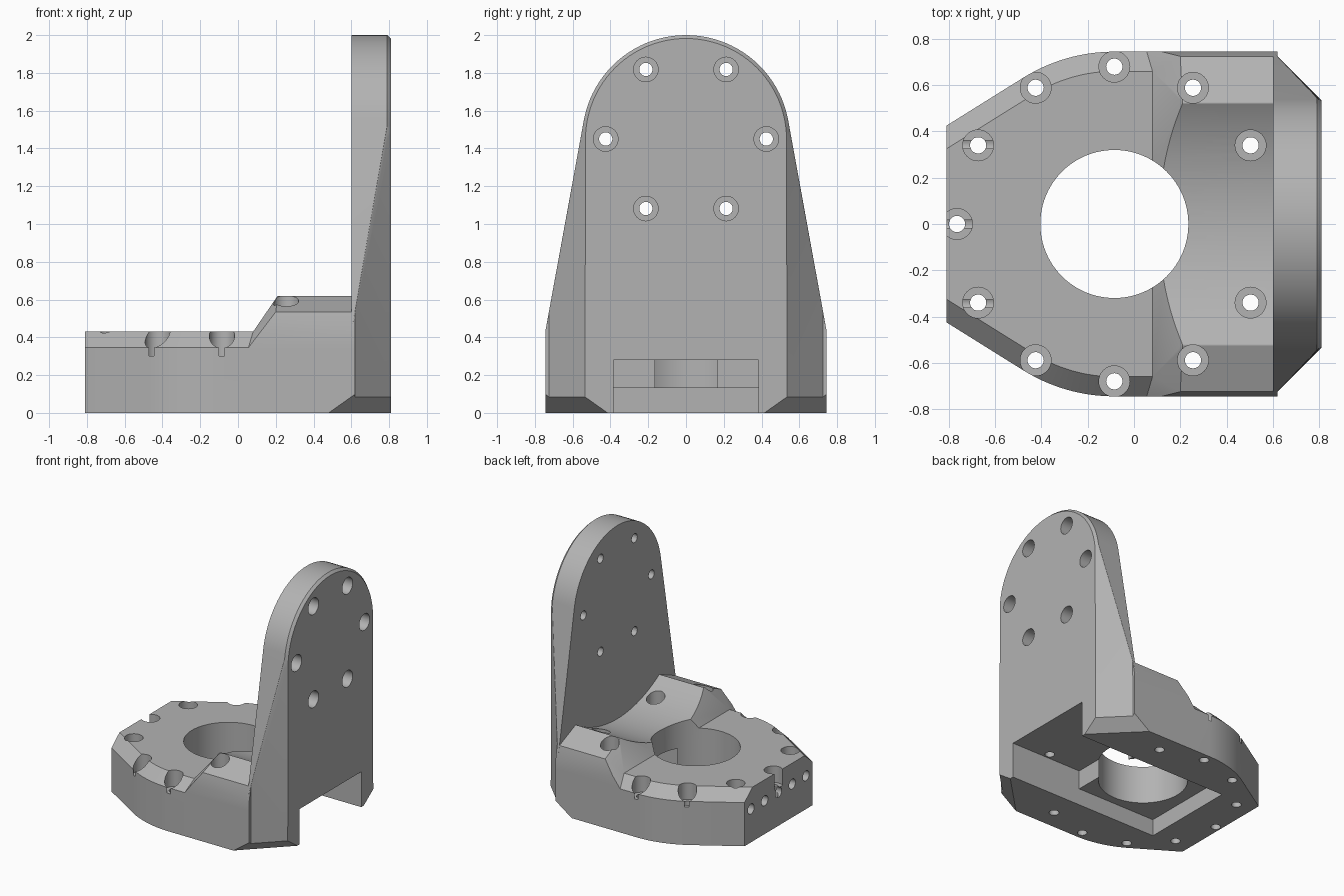
import bpy, bmesh, math
from mathutils import Matrix, Vector

cube = bpy.data.objects.get("Cube")
if cube:
    bpy.data.objects.remove(cube, do_unlink=True)

grey = bpy.data.materials.new("plain grey")
grey.use_nodes = True
colour = (0.45, 0.45, 0.45, 1)
grey.diffuse_color = colour
grey.node_tree.nodes["Principled BSDF"].inputs["Base Color"].default_value = colour


def finish(bm, name):
    bmesh.ops.recalc_face_normals(bm, faces=bm.faces)
    mesh = bpy.data.meshes.new(name)
    bm.to_mesh(mesh)
    bm.free()
    mesh.materials.append(grey)
    obj = bpy.data.objects.new(name, mesh)
    bpy.context.collection.objects.link(obj)
    return obj


def hull(name, points):
    bm = bmesh.new()
    for p in points:
        bm.verts.new(p)
    bmesh.ops.remove_doubles(bm, verts=bm.verts, dist=0.0005)
    out = bmesh.ops.convex_hull(bm, input=bm.verts)
    loose = {g for g in out["geom_interior"] + out["geom_unused"]
             if isinstance(g, bmesh.types.BMVert) and g.is_valid}
    bmesh.ops.delete(bm, geom=list(loose), context="VERTS")
    bmesh.ops.dissolve_limit(bm, angle_limit=0.002, verts=bm.verts, edges=bm.edges)
    return finish(bm, name)


def rod(start, end, radius, sides=40):
    a, b = Vector(start), Vector(end)
    turn = (b - a).to_track_quat("Z", "Y").to_matrix().to_4x4()
    bm = bmesh.new()
    bmesh.ops.create_cone(bm, cap_ends=True, segments=sides, radius1=radius,
                          radius2=radius, depth=(b - a).length,
                          matrix=Matrix.Translation((a + b) / 2) @ turn)
    return finish(bm, "cutter")


def box(x, y, z):
    return hull("cutter", [(i, j, k) for i in x for j in y for k in z])


def combine(target, tool, operation="DIFFERENCE"):
    mod = target.modifiers.new("combine", "BOOLEAN")
    mod.operation, mod.solver, mod.object = operation, "EXACT", tool
    bpy.context.view_layer.objects.active = target
    bpy.ops.object.modifier_apply(modifier=mod.name)
    bpy.data.objects.remove(tool, do_unlink=True)


def both(points):
    return [(x, s * y, z) for x, y, z in points for s in (1, -1)]


CX = -0.085    # bore centre
FZ = 1.45      # flange centre height


# Base plate: round-nosed plan with a bevelled top edge
def plan(radius, z):
    pts = [(0.62, radius, z)]
    for i in range(17):
        a = math.radians(90 + 32 * i / 16)
        pts.append((CX + radius * math.cos(a), radius * math.sin(a), z))
    x, y, _ = pts[-1]
    pts.append((-0.81, y - (x + 0.81) * math.tan(math.radians(32)), z))
    return both(pts)


body = hull("flange_bracket", plan(0.745, 0) + plan(0.745, 0.345) + plan(0.66, 0.43))

# Raised saddle with sloped shoulders and a hollow along its length
front = [(0.055, 0.745, 0.01), (0.055, 0.745, 0.345), (0.08, 0.66, 0.43),
         (0.12, 0.745, 0.43), (0.2, 0.725, 0.535), (0.21, 0.525, 0.62)]
back = [(0.62, y, z) for _, y, z in front]
saddle = hull("saddle", both(front + back))
combine(saddle, rod((-0.3, 0, FZ), (0.6, 0, FZ), 0.98, 180))
combine(body, saddle, "UNION")


# Upright flange: round top, tapered sides and bevelled corners
def arch(x, radius):
    return [(x, radius * math.cos(math.pi * i / 48), FZ + radius * math.sin(math.pi * i / 48))
            for i in range(49)]


foot = both([(0.6, 0.745, 0), (0.6, 0.745, 0.43), (0.81, 0.535, 0)])
flange = hull("flange", foot + arch(0.6, 0.55) + arch(0.79, 0.55) + arch(0.81, 0.532))
combine(body, flange, "UNION")

# Bevels under the two back corners
for s in (1, -1):
    lift = 0.12 / 0.085
    wedge = []
    for z in (-0.1, 0.2):
        c = 1.225 + lift * z
        wedge += [(c - 0.2, s * 0.2, z), (0.2, s * (c - 0.2), z), (1.6, s * 1.6, z)]
    combine(body, hull("cutter", wedge))

# Bore and stepped slot underneath
combine(body, rod((CX, 0, -0.2), (CX, 0, 0.9), 0.32, 96))
combine(body, box((-0.5, 1), (-0.385, 0.385), (-0.1, 0.132)))
combine(body, box((0.19, 1), (-0.385, 0.385), (-0.1, 0.28)))

# Ring of counterbored holes in the base
for i in range(1, 12):
    a = math.radians(30 * i)
    x, y = CX + 0.68 * math.cos(a), 0.68 * math.sin(a)
    seat = 0.4 if x > 0.4 else 0.3
    combine(body, rod((x, y, seat), (x, y, 0.8), 0.0667))
    combine(body, rod((x, y, -0.1), (x, y, 0.7), 0.035))

# Ring of counterbored holes in the flange
for i in range(6):
    a = math.radians(60 * i)
    y, z = 0.425 * math.cos(a), FZ + 0.425 * math.sin(a)
    combine(body, rod((0.7, y, z), (1, y, z), 0.065))
    combine(body, rod((0.4, y, z), (0.9, y, z), 0.035))

# Row of holes in the flat nose
for i in range(-2, 3):
    combine(body, rod((-1, 0.172 * i, 0.264), (-0.55, 0.172 * i, 0.264), 0.04))

bpy.ops.object.select_all(action="DESELECT")
body.select_set(True)
bpy.context.view_layer.objects.active = body
bpy.ops.object.shade_smooth_by_angle(angle=math.radians(20))
